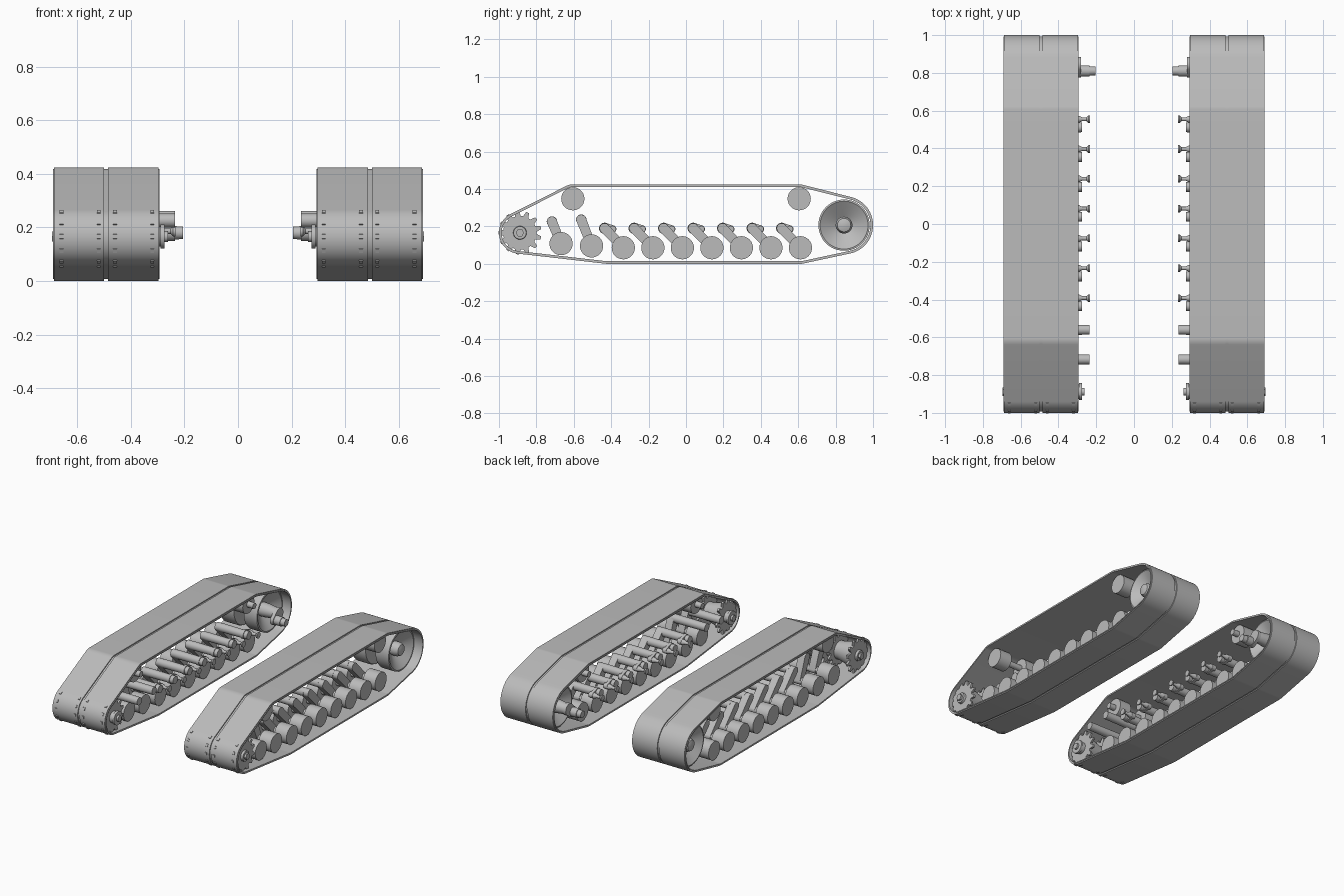
import bpy, bmesh, math
from mathutils import Vector

cube = bpy.data.objects.get("Cube")
if cube:
    bpy.data.objects.remove(cube)

grey = bpy.data.materials.new("plain_grey")
grey.use_nodes = True
grey.diffuse_color = (0.5, 0.5, 0.5, 1)
grey.node_tree.nodes["Principled BSDF"].inputs["Base Color"].default_value = (0.5, 0.5, 0.5, 1)


def finish(name, bm):
    bmesh.ops.recalc_face_normals(bm, faces=bm.faces)
    mesh = bpy.data.meshes.new(name)
    bm.to_mesh(mesh)
    bm.free()
    mesh.materials.append(grey)
    obj = bpy.data.objects.new(name, mesh)
    bpy.context.collection.objects.link(obj)
    bpy.ops.object.select_all(action='DESELECT')
    obj.select_set(True)
    bpy.context.view_layer.objects.active = obj
    bpy.ops.object.shade_smooth_by_angle(angle=math.radians(30))


def skin(bm, loops, closed=False):
    """Join matching loops of points with quads; cap the ends or close the ring."""
    rings = [[bm.verts.new(p) for p in loop] for loop in loops]
    n = len(rings[0])
    pairs = list(zip(rings, rings[1:]))
    if closed:
        pairs.append((rings[-1], rings[0]))
    else:
        bm.faces.new(rings[0])
        bm.faces.new(rings[-1])
    for a, b in pairs:
        for i in range(n):
            j = (i + 1) % n
            bm.faces.new((a[i], a[j], b[j], b[i]))


def lathe(bm, s, y, z, profile, n=32):
    """Solid of revolution about the x direction, profile of (x, radius)."""
    turns = [2 * math.pi * i / n for i in range(n)]
    skin(bm, [[(s * x, y + r * math.cos(t), z + r * math.sin(t)) for t in turns]
              for x, r in profile])


def wrap(circles, x, grow=0, n=160):
    """Outline stretched round circles of (y, z, radius), as points at x."""
    points = []
    for i in range(n):
        t = 2 * math.pi * (i + 0.5) / n
        d = Vector((math.cos(t), math.sin(t)))
        y, z, r = max(circles, key=lambda c: c[0] * d.x + c[1] * d.y + c[2])
        points.append((x, y + d.x * (r + grow), z + d.y * (r + grow)))
    return points


def band(bm, s, circles, x0, x1, inner, outer):
    skin(bm, [wrap(circles, s * x0, inner), wrap(circles, s * x0, outer),
              wrap(circles, s * x1, outer), wrap(circles, s * x1, inner)], closed=True)


def plate(bm, s, circles, x0, x1):
    skin(bm, [wrap(circles, s * x0, n=40), wrap(circles, s * x1, n=40)])


def toothed_ring(bm, s, y, z, x, teeth=13, root=0.09, tip=0.116):
    step = 2 * math.pi / teeth
    outline = []
    for i in range(teeth):
        for f, r in ((-0.36, root), (-0.14, tip), (0.14, tip), (0.36, root)):
            t = math.pi + (i + f) * step
            outline.append((y + r * math.cos(t), z + r * math.sin(t)))
    skin(bm, [[(s * (x + dx), *p) for p in outline] for dx in (-0.007, 0.007)])


SPROCKET = (-0.888, 0.166)
IDLER = (0.845, 0.207)
path = [(*SPROCKET, 0.112), (-0.605, 0.348, 0.077), (0.605, 0.348, 0.077),
        (*IDLER, 0.155), (0.61, 0.085, 0.085), (-0.42, 0.085, 0.085)]
wheel_ys = [-0.335 + 0.1578 * i for i in range(7)]
ROWS = ((0.345, 0.43), (0.55, 0.64))

for side, s in (("left", 1), ("right", -1)):
    # Track belt: continuous carcass with two outer strips
    bm = bmesh.new()
    band(bm, s, path, 0.293, 0.692, -0.014, -0.007)
    band(bm, s, path, 0.297, 0.485, -0.007, 0)
    band(bm, s, path, 0.5, 0.688, -0.007, 0)
    finish(side + "_track_belt", bm)

    # Drive sprocket with stepped hubs at both ends
    bm = bmesh.new()
    lathe(bm, s, *SPROCKET, [(0.262, 0.02), (0.275, 0.02), (0.275, 0.045), (0.29, 0.045),
                             (0.29, 0.038), (0.313, 0.038), (0.313, 0.086), (0.33, 0.086),
                             (0.43, 0.06), (0.55, 0.06), (0.65, 0.086), (0.667, 0.086),
                             (0.667, 0.036), (0.682, 0.034)])
    lathe(bm, s, *SPROCKET, [(0.67, 0.022), (0.696, 0.022)], n=6)
    for x in (0.32, 0.46, 0.52, 0.66):
        toothed_ring(bm, s, *SPROCKET, x)
    finish(side + "_drive_sprocket", bm)

    # Dished idler wheels on a common axle
    bm = bmesh.new()
    dish = [(0.51, 0.04), (0.53, 0.132), (0.54, 0.137), (0.63, 0.137), (0.632, 0.128),
            (0.575, 0.045)]
    lathe(bm, s, *IDLER, dish, n=48)
    lathe(bm, s, *IDLER, [(0.985 - x, r) for x, r in dish], n=48)
    lathe(bm, s, *IDLER, [(0.3, 0.035), (0.38, 0.045), (0.61, 0.045), (0.63, 0.036),
                          (0.637, 0.015)])
    finish(side + "_idler_wheels", bm)

    # Idler tensioning crank
    bm = bmesh.new()
    plate(bm, s, [(*IDLER, 0.04), (0.81, 0.18, 0.035)], 0.28, 0.303)
    lathe(bm, s, 0.81, 0.18, [(0.205, 0.023), (0.235, 0.025), (0.235, 0.03), (0.285, 0.03)])
    finish(side + "_idler_crank", bm)

    # Return rollers
    bm = bmesh.new()
    for y in (-0.605, 0.605):
        for x0, x1 in ROWS:
            lathe(bm, s, y, 0.348, [(x0, 0.062), (x1, 0.062)])
        lathe(bm, s, y, 0.348, [(0.3, 0.02), (0.56, 0.02)], n=16)
    finish(side + "_return_rollers", bm)

    # Road wheels on swing arms: two long front arms, then seven equal ones
    wheels, arms, levers = bmesh.new(), bmesh.new(), bmesh.new()
    stations = [(-0.668, 0.108, -0.717, 0.226, 0.235), (-0.505, 0.096, -0.56, 0.236, 0.235)]
    stations += [(y, 0.086, y - 0.1, 0.19, 0.275) for y in wheel_ys]
    for y, z, py, pz, reach in stations:
        for x0, x1 in ROWS:
            lathe(wheels, s, y, z, [(x0, 0.062), (x1, 0.062)])
        lathe(wheels, s, y, z, [(0.42, 0.022), (0.56, 0.022)], n=16)
        plate(arms, s, [(y, z, 0.024), (py, pz, 0.027)], 0.465, 0.515)
        lathe(arms, s, py, pz, [(reach, 0.026), (0.48, 0.028)], n=20)
    # Damper spindles with flared ends
    for y in wheel_ys:
        lathe(levers, s, y - 0.057, 0.186, [(0.234, 0.02), (0.242, 0.02), (0.252, 0.01),
                                            (0.275, 0.01), (0.29, 0.018), (0.33, 0.018)], n=16)
        plate(levers, s, [(y - 0.057, 0.186, 0.02), (y - 0.1, 0.19, 0.03)], 0.3, 0.32)
    finish(side + "_road_wheels", wheels)
    finish(side + "_swing_arms", arms)
    finish(side + "_damper_spindles", levers)
